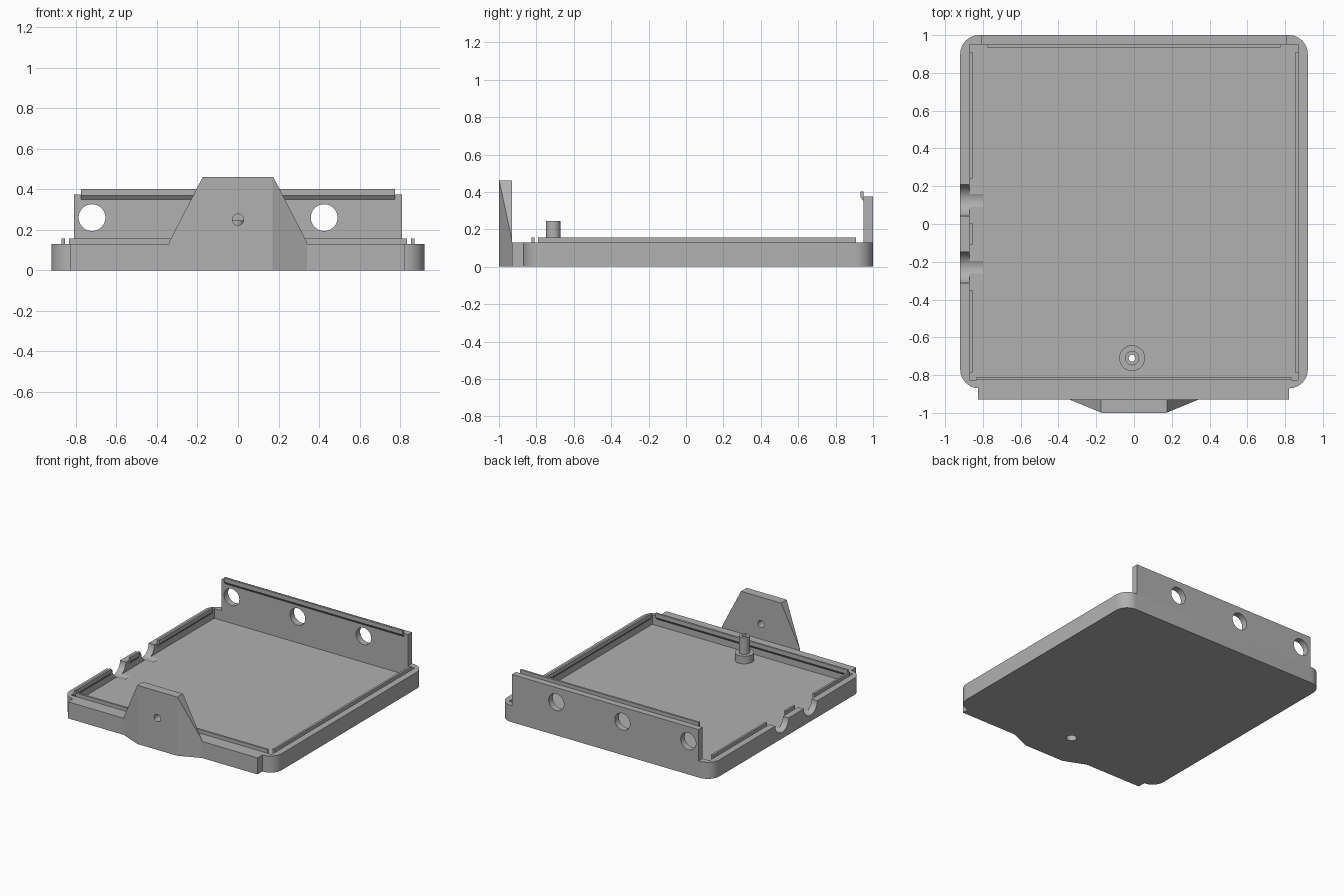
import bpy, bmesh
from math import pi, sin, cos

cube = bpy.data.objects.get("Cube")
if cube:
    bpy.data.objects.remove(cube, do_unlink=True)

grey = bpy.data.materials.new("matte grey")
grey.use_nodes = True
colour = (0.44, 0.44, 0.44, 1)
grey.diffuse_color = colour
grey.node_tree.nodes["Principled BSDF"].inputs["Base Color"].default_value = colour


def prism(name, outline, axis, lo, hi):
    """Extrude a 2D outline along an axis."""
    place = {"x": lambda u, v, w: (w, u, v),
             "y": lambda u, v, w: (u, w, v),
             "z": lambda u, v, w: (u, v, w)}[axis]
    bm = bmesh.new()
    ends = [[bm.verts.new(place(u, v, w)) for u, v in outline] for w in (lo, hi)]
    n = len(outline)
    for end in ends:
        bm.faces.new(end)
    for i in range(n):
        j = (i + 1) % n
        bm.faces.new((ends[0][i], ends[0][j], ends[1][j], ends[1][i]))
    bmesh.ops.recalc_face_normals(bm, faces=bm.faces[:])
    mesh = bpy.data.meshes.new(name)
    bm.to_mesh(mesh)
    bm.free()
    mesh.materials.append(grey)
    ob = bpy.data.objects.new(name, mesh)
    bpy.context.collection.objects.link(ob)
    return ob


def rect(u0, u1, v0, v1):
    return [(u0, v0), (u1, v0), (u1, v1), (u0, v1)]


def circle(u, v, r, n=48):
    return [(u + r * cos(2 * pi * i / n), v + r * sin(2 * pi * i / n)) for i in range(n)]


def rounded(u0, u1, v0, v1, r, n=12):
    corners = [(u1 - r, v1 - r), (u0 + r, v1 - r), (u0 + r, v0 + r), (u1 - r, v0 + r)]
    return [(cu + r * cos((q + i / n) * pi / 2), cv + r * sin((q + i / n) * pi / 2))
            for q, (cu, cv) in enumerate(corners) for i in range(n + 1)]


def boolean(ob, cutter, operation="DIFFERENCE"):
    mod = ob.modifiers.new("cut", "BOOLEAN")
    mod.operation = operation
    mod.solver = "EXACT"
    mod.object = cutter
    bpy.context.view_layer.objects.active = ob
    bpy.ops.object.modifier_apply(modifier=mod.name)
    bpy.data.objects.remove(cutter, do_unlink=True)


FLOOR, RIM, WALL_TOP, TAB_TOP = 0.055, 0.13, 0.375, 0.46
PIN = (-0.01, -0.71)

# Open tray with two half-round cable notches and a screw recess
tray = prism("tray", rounded(-0.92, 0.92, -0.87, 1, 0.1), "z", 0, RIM)
boolean(tray, prism("cavity", rect(-0.87, 0.87, -0.825, 0.95), "z", FLOOR, 0.3))
for y in (-0.23, 0.125):
    boolean(tray, prism("notch", circle(y, RIM + 0.001, 0.083), "x", -1, -0.8))
boolean(tray, prism("recess", circle(*PIN, 0.038), "z", -0.1, 0.08))

# Back panel with three round ports
back_panel = prism("back_panel", rect(-0.81, 0.81, RIM, WALL_TOP), "y", 0.95, 1)
for x in (-0.72, -0.148, 0.425):
    boolean(back_panel, prism("port", circle(x, 0.26, 0.066), "y", 0.8, 1.2))


# Snap ridges: slim strips with a sloped underside along the inner edges
def ridge(name, axis, wall, inward, edge, lo, hi):
    inner = wall + inward * 0.016
    outline = [(wall, edge + 0.027), (inner, edge + 0.027),
               (inner, edge - 0.005), (wall, edge - 0.025)]
    return prism(name, outline, axis, lo, hi)


ridge("back_ridge", "x", 0.95, -1, WALL_TOP, -0.775, 0.775)
ridge("front_ridge", "x", -0.825, 1, RIM, -0.833, 0.833)
ridge("left_ridge", "y", 0.87, -1, RIM, -0.79, 0.91)
for i, (lo, hi) in enumerate(((-0.79, -0.35), (-0.11, 0.005), (0.24, 0.91))):
    ridge(f"right_ridge_{i + 1}", "y", -0.87, 1, RIM, lo, hi)

# Front plate and the tapered mounting tab
prism("front_plate", rect(-0.825, 0.82, 0, RIM), "y", -0.93, -0.87)
tab = prism("mounting_tab", [(-0.34, -0.93), (-0.17, -1), (0.17, -1), (0.34, -0.93)],
            "z", 0, TAB_TOP)
boolean(tab, prism("tab_outline", [(-0.345, -0.1), (0.345, -0.1), (0.345, RIM),
                                   (0.172, TAB_TOP + 0.004), (-0.172, TAB_TOP + 0.004),
                                   (-0.345, RIM)], "y", -1.1, -0.9), "INTERSECT")
boolean(tab, prism("tab_hole", circle(0, 0.25, 0.028), "y", -1.2, -0.8))

# Screw post: wide collar below, slim pin above, bored through
collar = prism("post_collar", circle(*PIN, 0.068), "z", FLOOR, 0.115)
boolean(collar, prism("collar_recess", circle(*PIN, 0.038), "z", 0, 0.08))
pin = prism("post_pin", circle(*PIN, 0.038), "z", 0.115, 0.245)
for part in (collar, pin):
    boolean(part, prism("bore", circle(*PIN, 0.018), "z", -0.1, 0.4))

# Smooth the round surfaces, keep the edges sharp
bpy.ops.object.select_all(action="DESELECT")
for ob in (tray, back_panel, tab, collar, pin):
    ob.select_set(True)
bpy.context.view_layer.objects.active = tray
bpy.ops.object.shade_smooth_by_angle(angle=0.35)
